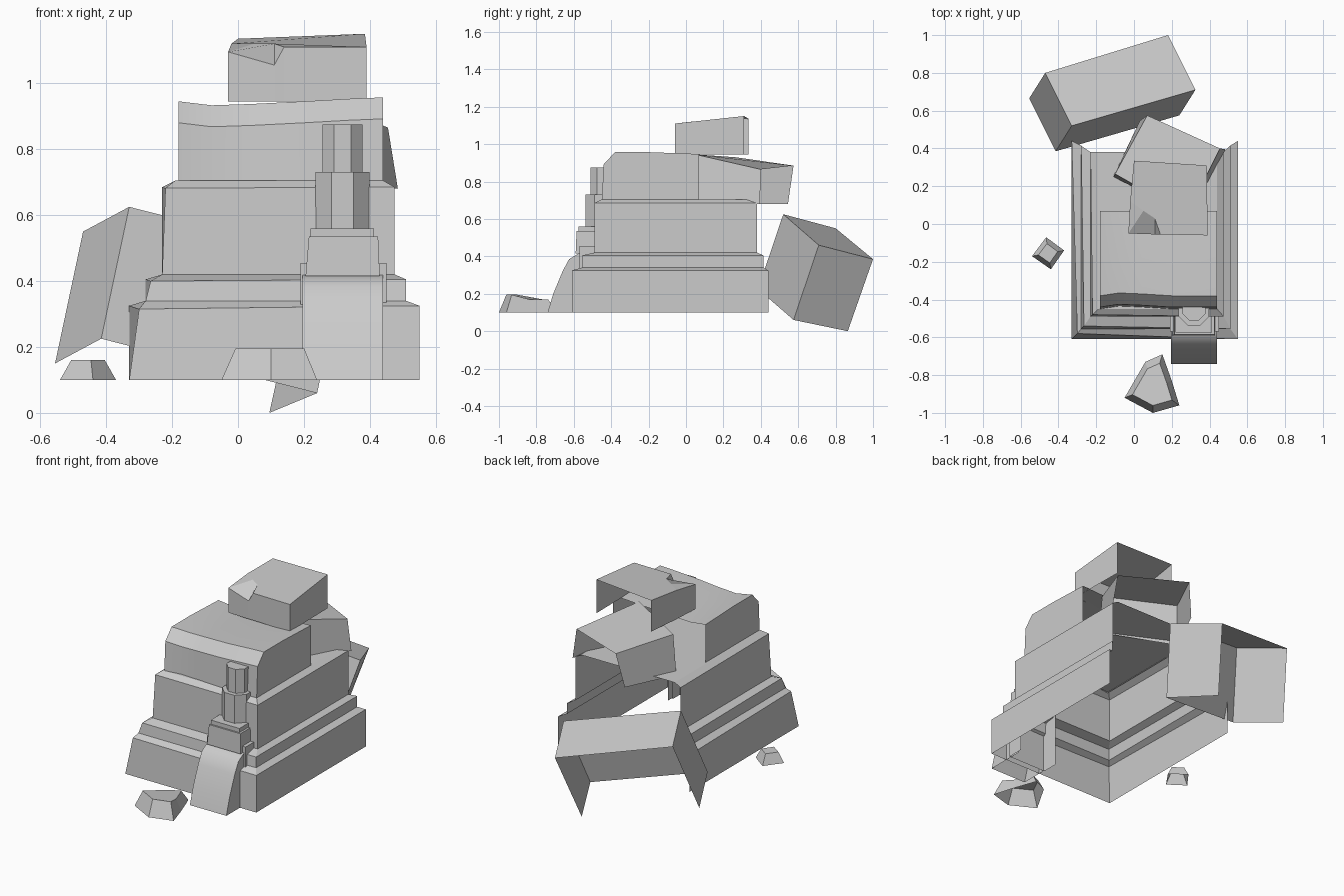
import bpy, math
from mathutils import Vector

cube = bpy.data.objects.get("Cube")
if cube:
    bpy.data.objects.remove(cube, do_unlink=True)

stone = bpy.data.materials.new("grey stone")
stone.use_nodes = True
stone.diffuse_color = (0.6, 0.6, 0.6, 1)
stone.node_tree.nodes["Principled BSDF"].inputs["Base Color"].default_value = (0.6, 0.6, 0.6, 1)


def make(name, verts, faces, smooth=False):
    mesh = bpy.data.meshes.new(name)
    mesh.from_pydata(verts, [], faces)
    mesh.validate()
    mesh.materials.append(stone)
    obj = bpy.data.objects.new(name, mesh)
    bpy.context.collection.objects.link(obj)
    if smooth:
        bpy.ops.object.select_all(action="DESELECT")
        obj.select_set(True)
        bpy.context.view_layer.objects.active = obj
        bpy.ops.object.shade_smooth_by_angle(angle=math.radians(35))
    return obj


def loft(name, rings, closed=False, cap=True, smooth=False):
    """Skin counter-clockwise rings from bottom to top; open rings leave the back open."""
    n = len(rings[0])
    verts = [p for ring in rings for p in ring]
    faces = []
    for r in range(len(rings) - 1):
        for i in range(n if closed else n - 1):
            j = (i + 1) % n
            quad = [r * n + i, r * n + j, (r + 1) * n + j, (r + 1) * n + i]
            kept = []
            for k in quad:
                if all((Vector(verts[k]) - Vector(verts[m])).length > 1e-5 for m in kept):
                    kept.append(k)
            if len(kept) > 2:
                faces.append(kept)
    if cap:
        faces.append(list(range(len(verts) - n, len(verts))))
    return make(name, verts, faces, smooth)


def u_ring(x0, x1, y0, y1, z, chip=0.0):
    """Left, front and right corners, with the front left corner worn by chip."""
    return [(x0, y1, z), (x0 + chip, y0 + chip, z - chip / 3), (x1, y0, z), (x1, y1, z)]


def disc(x, y, z, r, sides=8):
    return [(x + r * math.cos((i + .5) * math.tau / sides),
             y + r * math.sin((i + .5) * math.tau / sides), z) for i in range(sides)]


# Stepped plinth, hollow and open at the back and underneath
loft("stepped_plinth", [
    u_ring(-.33, .55, -.61, .44, .10),
    u_ring(-.33, .55, -.61, .44, .325, .03),
    u_ring(-.28, .51, -.555, .415, .34),
    u_ring(-.28, .51, -.555, .415, .405, .015),
    u_ring(-.23, .475, -.49, .38, .42),
    u_ring(-.23, .475, -.49, .38, .685, .01),
    u_ring(-.19, .44, -.45, .38, .705)])

# Worn upper block: a chamfered profile that wavers along its width
stations = [(-.18, 0, 0), (-.08, -.012, .015), (.04, -.008, .01),
            (.2, 0, 0), (.34, .008, 0), (.44, .012, 0)]
profile = [(-.45, .70), (-.44, .88), (-.38, .945), (-.2, .945), (.07, .935)]
verts, faces = [], []
n = len(profile)
for x, dz, dy in stations:
    verts += [(x, y + (dy if y < -.3 else 0), z + (dz if z > .8 else 0)) for y, z in profile]
for s in range(len(stations) - 1):
    faces += [[s * n + i, (s + 1) * n + i, (s + 1) * n + i + 1, s * n + i + 1] for i in range(n - 1)]
for s in (0, len(stations) - 1):
    verts.append((stations[s][0], .07, .70))
    side = [s * n + i for i in range(n)] + [len(verts) - 1]
    faces.append(side if s == 0 else side[::-1])
make("upper_block", verts, faces, smooth=True)

# Turned block resting behind it
loft("turned_block", [
    [(.03, .545, .68), (-.11, .25, .68), (.30, .05, .70), (.485, .395, .68)],
    [(.07, .575, .885), (-.10, .265, .93), (.28, .05, .945), (.455, .40, .865)]])

# Top block with a broken front corner
foot = [(0, .335), (-.02, .12), (-.03, -.05), (.11, -.055), (.14, -.055), (.39, -.06), (.385, .31)]
rim = [1.135, 1.12, 1.095, 1.055, 1.11, 1.11, 1.15]
edge = [(x, y, z) for (x, y), z in zip(foot, rim)]
broken = list(edge)
broken[2], broken[3] = (.05, .07, 1.12), (.11, .03, 1.12)
loft("top_block", [[(x, y, .945) for x, y in foot], edge, broken])

# Fallen block: a tilted box without back and underside
top = [Vector(p) for p in ((-.47, .80, .55), (-.33, .52, .625), (.325, .71, .46), (.18, 1.0, .385))]
drop = Vector((-.085, -.135, -.40))
low = [p + drop for p in top]
low[3].z = 0
loft("fallen_block", [[tuple(p) for p in low], [tuple(p) for p in top]])

# Pedestal apron with a curved front, in front of a flat backing
curve = [(-.74, .10), (-.71, .2), (-.66, .32), (-.625, .385), (-.57, .418), (-.5, .418)]
m = len(curve)
verts = [(x, y, z) for x in (.195, .44) for y, z in curve] + [(.195, -.5, .10), (.44, -.5, .10)]
faces = [[i, m + i, m + i + 1, i + 1] for i in range(m - 1)]
faces += [list(range(m)) + [2 * m], [2 * m + 1] + list(range(2 * m - 1, m - 1, -1))]
make("pedestal_apron", verts, faces, smooth=True)
loft("pedestal_backing", [u_ring(.19, .45, -.57, -.47, z) for z in (.10, .455)])

# Column foot, slab and two stacked shafts
loft("column_foot", [u_ring(.205, .43, -.59, -.45, .415), u_ring(.215, .425, -.585, -.45, .535)])
loft("column_slab", [u_ring(.22, .412, -.575, -.45, z) for z in (.535, .56)])
loft("lower_shaft", [disc(.317, -.455, z, .088) for z in (.56, .73)], closed=True, smooth=True)
loft("upper_shaft", [disc(.317, -.45, z, .066) for z in (.73, .875)], closed=True, smooth=True)

# Loose stones
outline = [(.15, -.69), (.06, -.73), (-.05, -.92), (.10, -1.0), (.24, -.96), (.20, -.83)]
centre = Vector((.10, -.86))
crown = [centre + (Vector(p) - centre) * .72 for p in outline]
loft("front_stone", [[(x, y, .10) for x, y in outline],
                     [(p.x, p.y, .17 if p.y > -.9 else .195) for p in crown]], closed=True)
outline = [(-.465, -.07), (-.54, -.17), (-.44, -.24), (-.37, -.14)]
centre = Vector((-.455, -.155))
crown = [centre + (Vector(p) - centre) * .6 for p in outline]
loft("small_stone", [[(x, y, .10) for x, y in outline],
                     [(p.x, p.y, .16) for p in crown]], closed=True)
